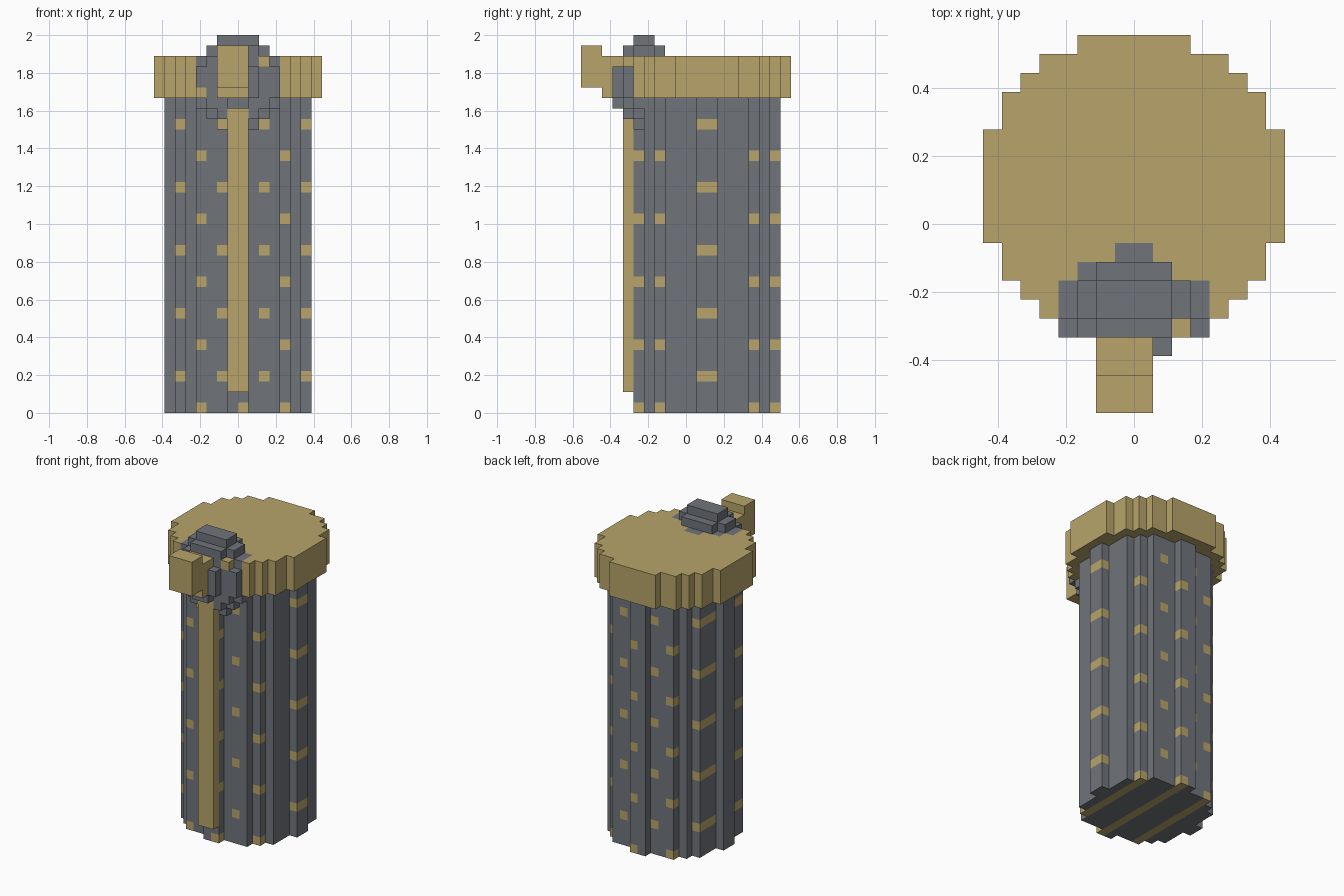
import bpy
import bmesh
from mathutils import Vector

cube = bpy.data.objects.get("Cube")
if cube:
    bpy.data.objects.remove(cube, do_unlink=True)

UNIT = 1 / 18  # edge of one block


def material(name, rgb):
    mat = bpy.data.materials.new(name)
    mat.use_nodes = True
    color = (*rgb, 1)
    mat.diffuse_color = color
    mat.node_tree.nodes["Principled BSDF"].inputs["Base Color"].default_value = color
    return mat


MATERIALS = [material("slate grey", (0.162, 0.178, 0.198)),
             material("dull gold", (0.479, 0.376, 0.147))]


def box(x0, x1, y0, y1, z0, z1):
    return {(x, y, z) for x in range(x0, x1)
            for y in range(y0, y1) for z in range(z0, z1)}


def round_layer(half_widths, centre_y, z0, z1):
    """Stepped disc: one half width per row, counted outward from the centre."""
    cells = set()
    for row, half in enumerate(half_widths):
        for y in (centre_y + row, centre_y - 1 - row):
            cells |= box(-half, half, y, y + 1, z0, z1)
    return cells


def studded(cell):
    """Staggered gold studs in the grey blocks."""
    x, y, z = cell
    return int((z % 6 == 0 and x % 4 == 0) or (z % 6 == 3 and x % 4 == 2))


def plain_gold(cell):
    return 1


# Round ornament set into the front rim, mirrored about its middle height
ornament = round_layer([4, 4, 2], -4, 30, 33)
for low, high, rows in ((29, 33, [4, 3, 1]), (28, 34, [3, 2]), (27, 35, [2])):
    ornament |= round_layer(rows, -4, low, low + 1)
    ornament |= round_layer(rows, -4, high, high + 1)

# Later parts replace earlier ones where they meet
PARTS = [
    ("fluted_column", round_layer([7, 6, 6, 6, 5, 4, 1], 2, 0, 30), studded),
    ("lid", round_layer([8, 8, 8, 7, 7, 6, 5, 3], 2, 30, 34), plain_gold),
    ("ornament", ornament, studded),
    ("front_strip", box(-1, 1, -6, -5, 2, 29), plain_gold),
    ("spout", box(-2, 1, -8, -6, 30, 34) | box(-2, 1, -10, -8, 31, 35), plain_gold),
]
owner = {}
for name, cells, rule in PARTS:
    owner.update(dict.fromkeys(cells, name))


def build(name, rule):
    """Make the outer faces of all blocks that belong to one part."""
    bm = bmesh.new()
    for cell in (c for c, part in owner.items() if part == name):
        centre = Vector(cell) + Vector((0.5, 0.5, 0.5))
        for axis in range(3):
            for sign in (-1, 1):
                normal = Vector((0, 0, 0))
                normal[axis] = sign
                if tuple(int(c + n) for c, n in zip(cell, normal)) in owner:
                    continue
                u = Vector((0, 0, 0))
                u[(axis + 1) % 3] = 0.5
                v = normal.cross(u)
                middle = centre + normal / 2
                corners = (middle - u - v, middle + u - v, middle + u + v, middle - u + v)
                face = bm.faces.new([bm.verts.new(p * UNIT) for p in corners])
                face.material_index = rule(cell)
    bmesh.ops.remove_doubles(bm, verts=bm.verts, dist=UNIT / 100)
    mesh = bpy.data.meshes.new(name)
    bm.to_mesh(mesh)
    bm.free()
    for mat in MATERIALS:
        mesh.materials.append(mat)
    bpy.context.collection.objects.link(bpy.data.objects.new(name, mesh))


for name, cells, rule in PARTS:
    build(name, rule)
